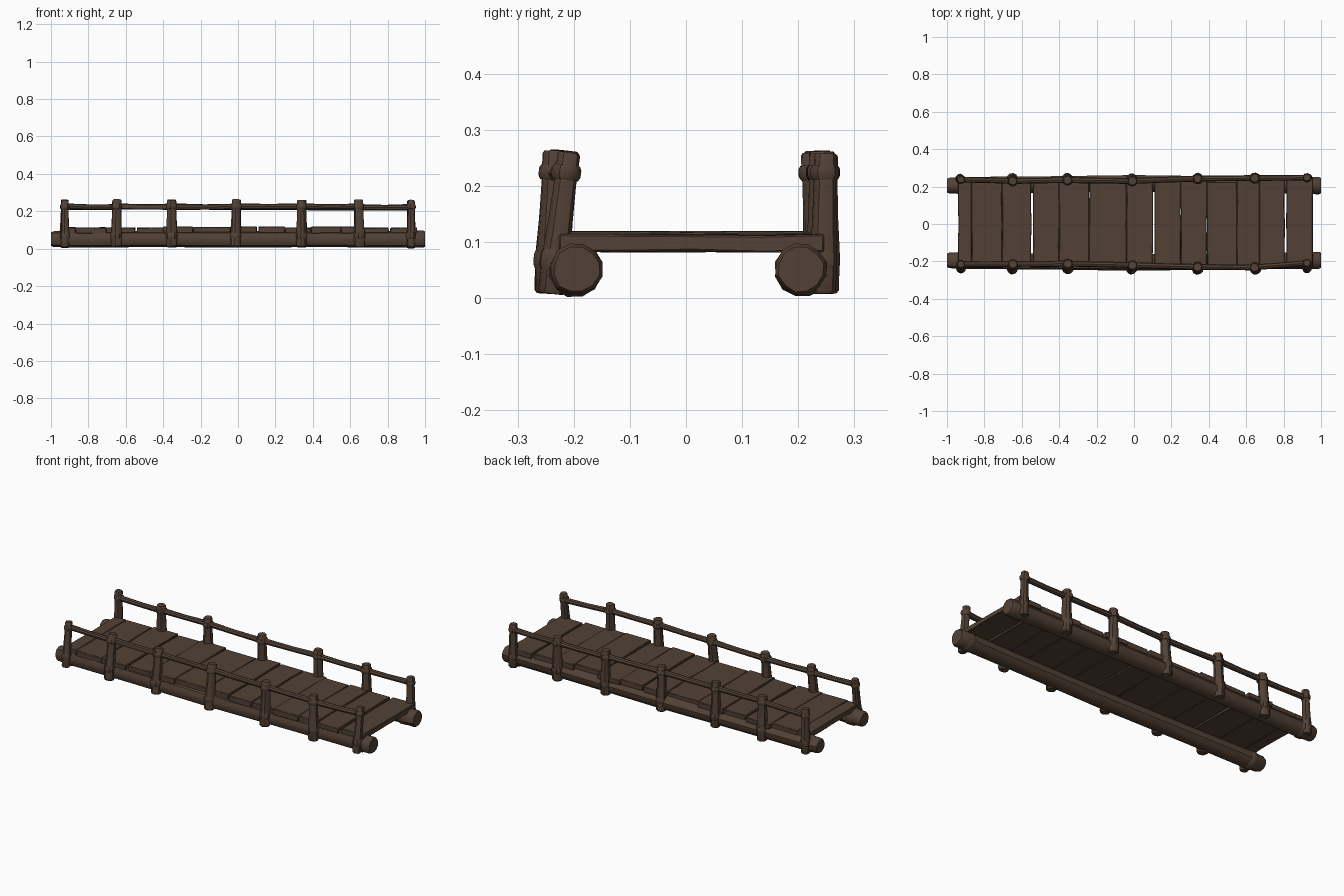
import bpy, bmesh, math, random
from mathutils import Vector

random.seed(4)
if "Cube" in bpy.data.objects:
    bpy.data.objects.remove(bpy.data.objects["Cube"], do_unlink=True)

wood = bpy.data.materials.new("dark_brown_wood")
wood.use_nodes = True
BROWN = (0.085, 0.053, 0.036, 1)
wood.diffuse_color = BROWN
bsdf = wood.node_tree.nodes["Principled BSDF"]
bsdf.inputs["Base Color"].default_value = BROWN
bsdf.inputs["Roughness"].default_value = 0.9


def finish(bm, name):
    bmesh.ops.recalc_face_normals(bm, faces=bm.faces)
    mesh = bpy.data.meshes.new(name)
    bm.to_mesh(mesh)
    bm.free()
    mesh.materials.append(wood)
    obj = bpy.data.objects.new(name, mesh)
    bpy.context.collection.objects.link(obj)
    bpy.ops.object.select_all(action='DESELECT')
    obj.select_set(True)
    bpy.context.view_layer.objects.active = obj
    bpy.ops.object.shade_smooth_by_angle(angle=math.radians(35))
    return obj


def trunk(name, points, radii, sides=12, rough=0.04):
    """Hand-hewn round timber: rings along a path, closed at both ends."""
    bm = bmesh.new()
    points = [Vector(p) for p in points]
    axis = (points[-1] - points[0]).normalized()
    u = axis.orthogonal().normalized()
    v = axis.cross(u)
    lumps = [1 + random.uniform(-rough, rough) for _ in range(sides)]
    rings = []
    for p, r in zip(points, radii):
        ring = []
        for i, lump in enumerate(lumps):
            a = math.tau * i / sides
            ring.append(bm.verts.new(p + (u * math.cos(a) + v * math.sin(a)) * r * lump))
        rings.append(ring)
    for a, b in zip(rings, rings[1:]):
        for i in range(sides):
            j = (i + 1) % sides
            bm.faces.new((a[i], a[j], b[j], b[i]))
    bm.faces.new(rings[0])
    bm.faces.new(rings[-1])
    return finish(bm, name)


def plank(name, x0, x1, y0, y1, z0, z1):
    """Worn board with softened edges and a slightly uneven top."""
    bm = bmesh.new()
    bmesh.ops.create_cube(bm, size=1)
    bmesh.ops.subdivide_edges(bm, edges=[e for e in bm.edges if abs(
        e.verts[0].co.y - e.verts[1].co.y) > 0.5], cuts=3)
    for w in bm.verts:
        w.co = ((x0 + x1) / 2 + w.co.x * (x1 - x0),
                (y0 + y1) / 2 + w.co.y * (y1 - y0),
                (z0 + z1) / 2 + w.co.z * (z1 - z0))
        w.co.x += random.uniform(-0.002, 0.002)
        w.co.z += random.uniform(-0.002, 0.002)
    obj = finish(bm, name)
    bevel = obj.modifiers.new("worn_edges", 'BEVEL')
    bevel.width = 0.003
    bevel.segments = 1
    bevel.limit_method = 'ANGLE'


# Deck boards, with a few wider gaps
edges = [-.94, -.868, -.705, -.545, -.40, -.24, -.04, .105, .25, .39, .55, .67, .81, .957]
wide_gaps = (-.545, .105, .81)
for n, (a, b) in enumerate(zip(edges, edges[1:])):
    left = 0.005 if a in wide_gaps else 0.0005
    right = 0.005 if b in wide_gaps else 0.0005
    out = 0.225 + random.uniform(0, 0.02)
    plank(f"deck_plank_{n + 1}", a + left, b - right, -out,
          0.225 + random.uniform(0, 0.025), 0.083, 0.115 + random.uniform(-0.004, 0.003))

post_x = [-.925, -.648, -.355, -.008, .34, .645, .925]
post_y = {"left": [-.214, -.214, -.212, -.22, -.23, -.232, -.208],
          "right": [.238, .23, .235, .23, .243, .245, .248]}
# "front" rail is on -y, "back" rail on +y
for side, ys, log_y, sign in (("front", post_y["left"], -.195, -1),
                              ("back", post_y["right"], .205, 1)):
    # Support log under the deck edge
    xs = [-1, -.985, -.9, -.5, 0, .5, .9, .988, 1]
    rs = [.037, .043, .046, .044, .045, .044, .046, .047, .041]
    trunk(f"{side}_support_log",
          [(x, log_y + sign * 0.012 * (1 - abs(x)), .051) for x in xs], rs)

    for n, (x, y) in enumerate(zip(post_x, ys)):
        end = n in (0, 6)
        foot = sign * 0.243
        top = .263 - random.uniform(0, .006)
        r = .022 if end else .026
        lean = random.uniform(-.006, .006)

        def at(z):
            t = z / .263
            return (x + lean * (1 - t), foot + (y - foot) * t, z)

        # Upright post
        zs = [.008, .014, .08, .14, .2, top - .005, top]
        rs = [r * .9, r * 1.08, r * 1.12, r, r * .94, r * .95, r * .82]
        trunk(f"{side}_post_{n + 1}", [at(z) for z in zs], rs, 10, .07)
        # Lashings where the post meets the rail and the log
        for label, z, h in (("rail", .224, .013), ("log", .068, .018)):
            k = r * (1.17 if label == "rail" else 1.2)
            trunk(f"{side}_{label}_lashing_{n + 1}",
                  [at(z - h), at(z - h * .5), at(z + h * .5), at(z + h)],
                  [k * .88, k, k, k * .88], 10, .05)

    # Handrail poles strung from post to post
    for n in range(6):
        a = Vector((post_x[n] - .012, ys[n], .224 + random.uniform(-.004, .004)))
        b = Vector((post_x[n + 1] + .012, ys[n + 1], .224 + random.uniform(-.004, .004)))
        mid = a.lerp(b, .5) + Vector((0, 0, -.002))
        trunk(f"{side}_handrail_{n + 1}", [a, mid, b], [.016, .0145, .016], 8, .05)

# Thick lashings tying the logs to the end posts
for x in (-.925, .925):
    for label, y, s in (("front", -.195, -1), ("back", .205, 1)):
        trunk(f"{label}_log_end_binding_{'left' if x > 0 else 'right'}",
              [(x + d, y + s * .003, .051) for d in (-.025, -.015, .015, .025)],
              [.044, .050, .050, .044], 12, .03)
